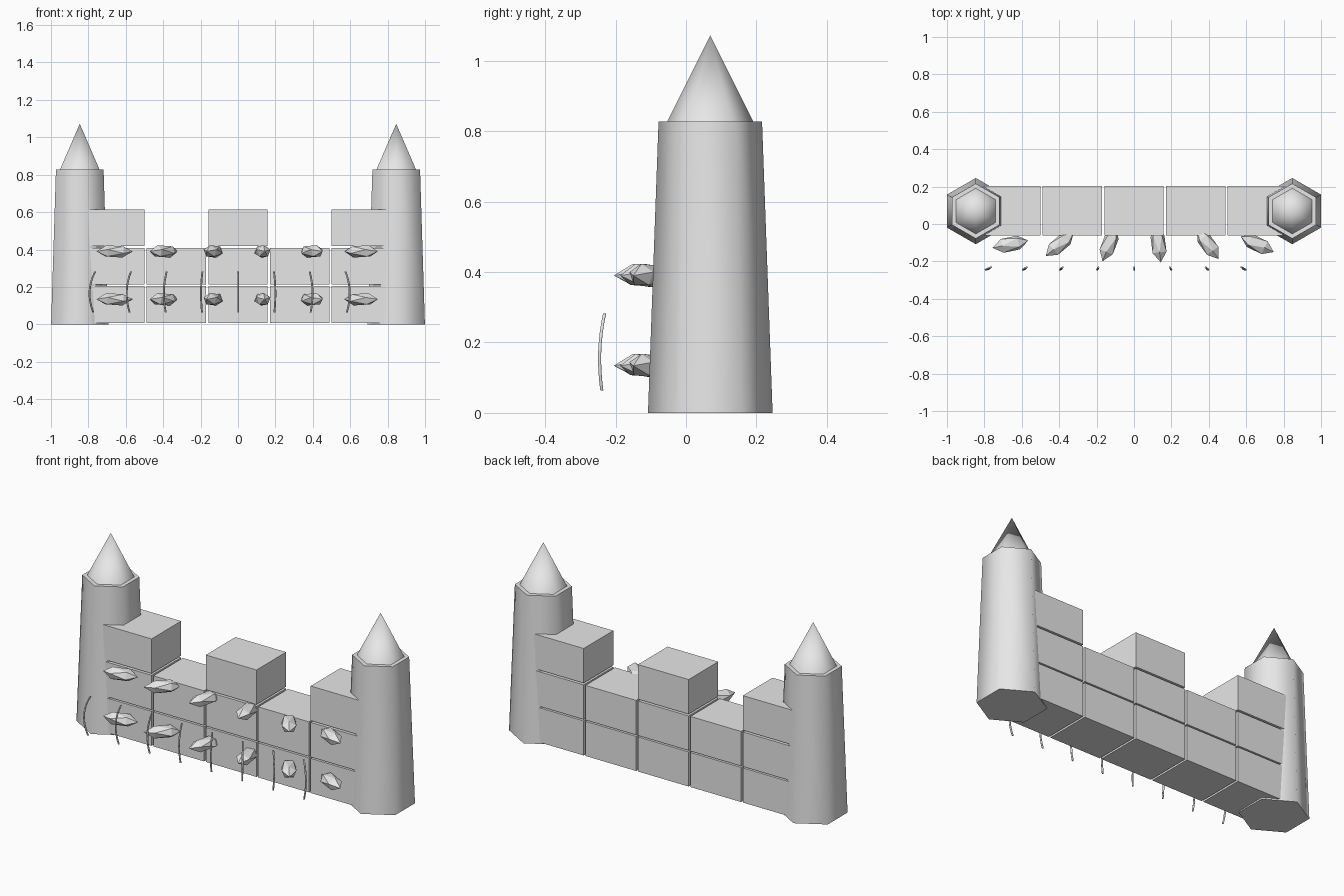
import bpy, bmesh, math
from mathutils import Vector, Matrix

if "Cube" in bpy.data.objects:
    bpy.data.objects.remove(bpy.data.objects["Cube"])

stone = bpy.data.materials.new("light grey stone")
stone.diffuse_color = (0.8, 0.8, 0.8, 1)
stone.use_nodes = True
stone.node_tree.nodes["Principled BSDF"].inputs["Base Color"].default_value = stone.diffuse_color


def finish(name, bm, smooth=None):
    bmesh.ops.recalc_face_normals(bm, faces=bm.faces)
    me = bpy.data.meshes.new(name)
    bm.to_mesh(me)
    bm.free()
    me.materials.append(stone)
    ob = bpy.data.objects.new(name, me)
    bpy.context.collection.objects.link(ob)
    if smooth:
        bpy.ops.object.select_all(action='DESELECT')
        ob.select_set(True)
        bpy.context.view_layer.objects.active = ob
        bpy.ops.object.shade_smooth_by_angle(angle=math.radians(smooth))
    return ob


def hex_cone(name, x, y, z0, z1, r0, r1):
    bm = bmesh.new()
    m = Matrix.Translation((x, y, (z0 + z1) / 2)) @ Matrix.Rotation(math.pi / 6, 4, 'Z')
    # corners point along y, flats face along x
    bmesh.ops.create_cone(bm, cap_ends=True, segments=6, radius1=r0, radius2=r1,
                          depth=z1 - z0, matrix=m)
    bmesh.ops.remove_doubles(bm, verts=bm.verts, dist=1e-5)
    pts = [v.co.x - x for v in bm.verts]
    if max(pts) > r0 * 0.95:
        bmesh.ops.rotate(bm, verts=bm.verts, cent=(x, y, 0),
                         matrix=Matrix.Rotation(math.pi / 6, 3, 'Z'))
    return finish(name, bm, smooth=70)


# corner towers and their pointed roofs
for side, sx in (("left", -1), ("right", 1)):
    hex_cone(f"tower_{side}", sx * 0.846, 0.069, 0, 0.828, 0.177, 0.147)
    hex_cone(f"tower_roof_{side}", sx * 0.846, 0.069, 0.828, 1.072, 0.122, 0)

# wall blocks: two full courses and a row of merlons
for row, z in enumerate((0.106, 0.310, 0.516)):
    for col in range(5):
        if row == 2 and col % 2:
            continue
        bm = bmesh.new()
        bmesh.ops.create_cube(bm, size=1, matrix=Matrix.Translation(((col - 2) * 0.329, 0.071, z))
                              @ Matrix.Diagonal((0.318, 0.265, 0.196, 1)))
        finish(f"{'merlon' if row == 2 else 'wall_block'}_{row}_{col}", bm)

# faceted rocks on the wall front, each turned further than the last
for row, z in enumerate((0.134, 0.390)):
    for i in range(6):
        bm = bmesh.new()
        m = (Matrix.Translation((-0.661 + 0.264 * i, -0.108, z))
             @ Matrix.Rotation(0.2 + 0.5 * i, 4, 'Z')
             @ Matrix.Diagonal((0.098, 0.044, 0.037, 1))
             @ Matrix.Rotation(math.pi / 2, 4, 'Y'))
        bmesh.ops.create_icosphere(bm, subdivisions=1, radius=1, matrix=m)
        finish(f"rock_{row}_{i}", bm)

# thin bent vines standing in front, bending more towards the ends
for i in range(8):
    x = -0.773 + 0.1935 * i
    k = x / 0.78
    pts = [Vector((x, -0.239, 0.063)), Vector((x + 0.021 * k, -0.245, 0.175)),
           Vector((x - 0.01 * k, -0.231, 0.283))]
    bm = bmesh.new()
    rings = []
    for s in range(9):
        t = s / 8
        c = (pts[0] * (2 * t - 1) * (t - 1) + pts[1] * 4 * t * (1 - t)
             + pts[2] * t * (2 * t - 1))
        rings.append([bm.verts.new(c + Vector((0.005 * math.cos(a), 0.005 * math.sin(a), 0)))
                      for a in (j * math.pi / 3 for j in range(6))])
    for a, b in zip(rings, rings[1:]):
        for j in range(6):
            bm.faces.new((a[j], a[(j + 1) % 6], b[(j + 1) % 6], b[j]))
    bm.faces.new(rings[0])
    bm.faces.new(rings[-1])
    finish(f"vine_{i}", bm, smooth=70)
